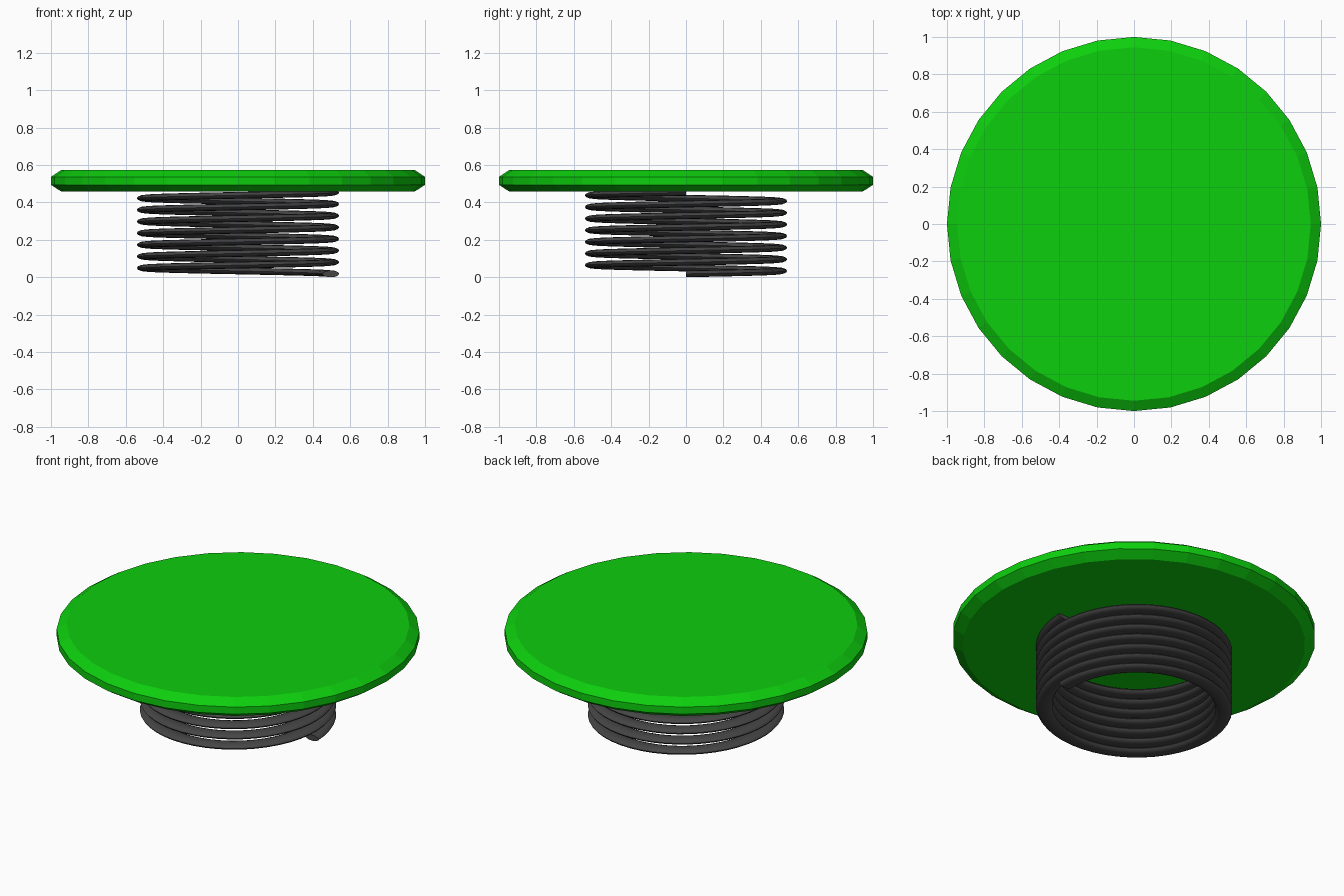
import bpy
import bmesh
from math import cos, sin, tau

cube = bpy.data.objects.get("Cube")
if cube:
    bpy.data.objects.remove(cube, do_unlink=True)


def make_material(name, colour):
    mat = bpy.data.materials.new(name)
    mat.use_nodes = True
    mat.diffuse_color = colour
    bsdf = next(n for n in mat.node_tree.nodes if n.type == 'BSDF_PRINCIPLED')
    bsdf.inputs["Base Color"].default_value = colour
    return mat


def skin_rings(name, rings, mat):
    """Join a row of equal point rings into a closed solid with capped ends."""
    bm = bmesh.new()
    loops = [[bm.verts.new(p) for p in ring] for ring in rings]
    for a, b in zip(loops, loops[1:]):
        for i in range(len(a)):
            j = (i + 1) % len(a)
            bm.faces.new((a[i], a[j], b[j], b[i]))
    bm.faces.new(loops[0])
    bm.faces.new(loops[-1])
    bmesh.ops.recalc_face_normals(bm, faces=bm.faces)
    mesh = bpy.data.meshes.new(name)
    bm.to_mesh(mesh)
    bm.free()
    mesh.materials.append(mat)
    obj = bpy.data.objects.new(name, mesh)
    bpy.context.collection.objects.link(obj)
    return obj


green = make_material("bright green", (0.004, 0.62, 0.004, 1))
grey = make_material("dark grey", (0.06, 0.06, 0.06, 1))

# Round top plate with chamfered rims, flat shaded
SIDES = 32
profile = [(0.945, 0.458), (1.0, 0.494), (1.0, 0.537), (0.945, 0.573)]
skin_rings("top_plate",
           [[(r * cos(tau * i / SIDES), r * sin(tau * i / SIDES), z)
             for i in range(SIDES)] for r, z in profile], green)

# Coil spring: a flattened round section swept up a helix
TURNS, STEPS, SECTION = 7, 48, 12
RADIUS, HALF_WIDTH, HALF_HEIGHT, PITCH = 0.496, 0.045, 0.018, 0.0622


def coil_ring(step):
    angle = tau * step / STEPS
    height = HALF_HEIGHT + PITCH * step / STEPS
    ring = []
    for k in range(SECTION):
        t = tau * k / SECTION
        r = RADIUS + HALF_WIDTH * cos(t)
        ring.append((r * cos(angle), r * sin(angle),
                     height + HALF_HEIGHT * sin(t)))
    return ring


spring = skin_rings("coil_spring",
                    [coil_ring(s) for s in range(TURNS * STEPS + 1)], grey)
bpy.ops.object.select_all(action='DESELECT')
spring.select_set(True)
bpy.context.view_layer.objects.active = spring
bpy.ops.object.shade_smooth_by_angle(angle=tau / 6)
